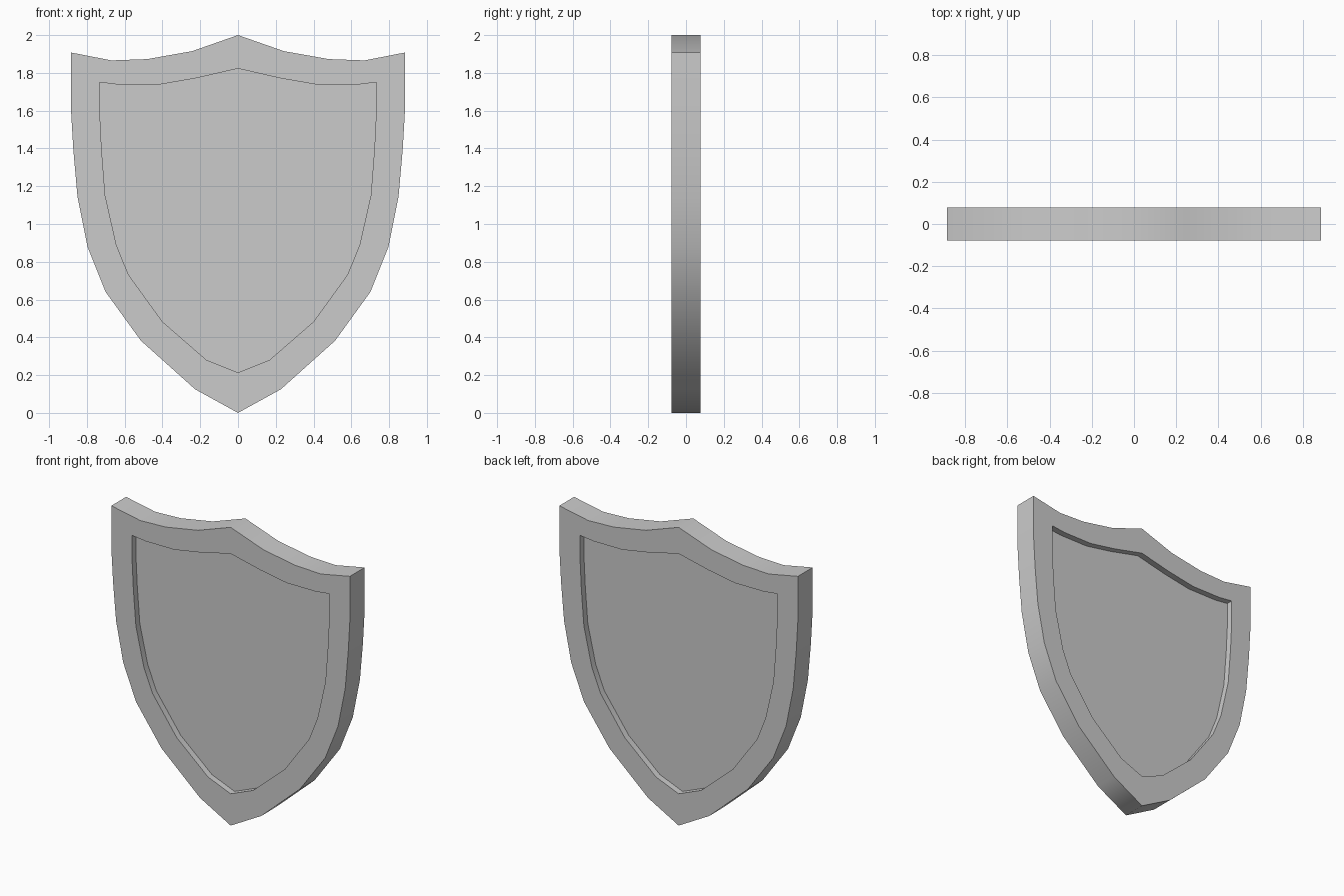
import bpy
import bmesh
import math

cube = bpy.data.objects.get("Cube")
if cube:
    bpy.data.objects.remove(cube, do_unlink=True)

HALF_DEPTH = 0.078
PANEL_DEPTH = 0.036

# Half outlines (x, z), from the top peak round to the bottom tip
outer = [(0, 2), (.243, 1.915), (.48, 1.873), (.67, 1.866), (.885, 1.908),
         (.885, 1.62), (.872, 1.395), (.85, 1.146), (.797, .88),
         (.702, .642), (.514, .382), (.227, .125), (0, 0)]
inner = [(0, 1.823), (.222, 1.772), (.417, 1.738), (.633, 1.738), (.732, 1.75),
         (.732, 1.6), (.722, 1.395), (.703, 1.15), (.644, .89),
         (.58, .732), (.4, .483), (.168, .281), (0, .213)]


def mirrored(half):
    """Close a half outline by mirroring it across x = 0."""
    return half + [(-x, z) for x, z in reversed(half[1:-1])]


def make_material(name, color):
    mat = bpy.data.materials.new(name)
    mat.use_nodes = True
    mat.diffuse_color = color
    mat.node_tree.nodes["Principled BSDF"].inputs["Base Color"].default_value = color
    return mat


# Shield: loops run from the front panel, over the rim, to the back panel
stations = [(inner, -PANEL_DEPTH), (inner, -HALF_DEPTH), (outer, -HALF_DEPTH),
            (outer, HALF_DEPTH), (inner, HALF_DEPTH), (inner, PANEL_DEPTH)]
bm = bmesh.new()
loops = [[bm.verts.new((x, y, z)) for x, z in mirrored(half)]
         for half, y in stations]
for a, b in zip(loops, loops[1:]):
    for i in range(len(a)):
        j = (i + 1) % len(a)
        bm.faces.new((a[i], a[j], b[j], b[i]))

# Recessed panels on both sides
bm.faces.new(loops[0])
bm.faces.new(loops[-1])
bmesh.ops.recalc_face_normals(bm, faces=bm.faces[:])

mesh = bpy.data.meshes.new("shield")
bm.to_mesh(mesh)
bm.free()
mesh.materials.append(make_material("plain grey", (0.6, 0.6, 0.6, 1)))
shield = bpy.data.objects.new("shield", mesh)
bpy.context.collection.objects.link(shield)

# Smooth the curved edge, keep the rim and top corners sharp
bpy.ops.object.select_all(action="DESELECT")
shield.select_set(True)
bpy.context.view_layer.objects.active = shield
bpy.ops.object.shade_smooth_by_angle(angle=math.radians(60))
